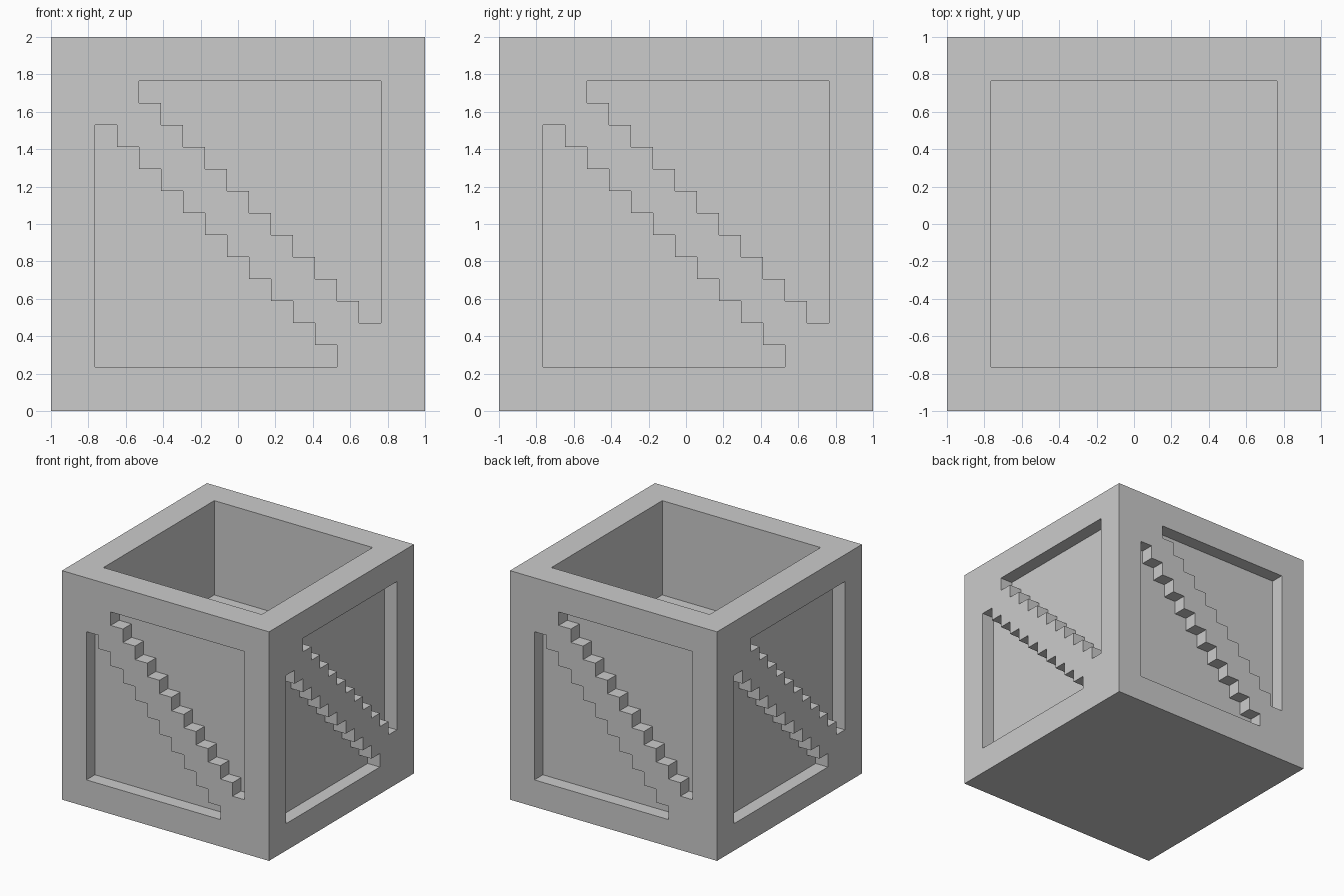
import bpy, bmesh
from math import pi
from mathutils import Matrix, Vector

if "Cube" in bpy.data.objects:
    bpy.data.objects.remove(bpy.data.objects["Cube"])

U = 2 / 17          # one block of the 17-block grid
DEPTH = U           # depth of side recesses


def new_object(name, bm):
    bmesh.ops.recalc_face_normals(bm, faces=bm.faces)
    mesh = bpy.data.meshes.new(name)
    bm.to_mesh(mesh)
    bm.free()
    obj = bpy.data.objects.new(name, mesh)
    bpy.context.collection.objects.link(obj)
    return obj


def add_box(bm, lo, hi):
    lo, hi = Vector(lo), Vector(hi)
    size = hi - lo
    mat = Matrix.Translation((lo + hi) / 2) @ Matrix.Diagonal((*size, 1))
    bmesh.ops.create_cube(bm, size=1, matrix=mat)


def add_prism(bm, outline, rot):
    # extrude a front-view outline (grid units) from outside the face inward
    verts = [bm.verts.new(rot @ Vector((x * U - 1, -1.1, z * U))) for x, z in outline]
    face = bm.faces.new(verts)
    ext = bmesh.ops.extrude_face_region(bm, geom=[face], use_keep_orig=True)
    moved = [v for v in ext["geom"] if isinstance(v, bmesh.types.BMVert)]
    bmesh.ops.translate(bm, verts=moved, vec=rot @ Vector((0, 0.1 + DEPTH, 0)))


# Stepped triangle outlines above and below the diagonal brace
upper = [(15, 4), (15, 15)]
for i in range(11):
    upper += [(4 + i, 15 - i), (4 + i, 14 - i)]
upper = upper[1:] + [(15, 4)]
lower = [(17 - x, 17 - z) for x, z in upper]

# Cutter: stepped recesses on four sides plus the open top cavity
bm = bmesh.new()
for k in range(4):
    rot = Matrix.Rotation(k * pi / 2, 3, 'Z')
    add_prism(bm, upper, rot)
    add_prism(bm, lower, rot)
h = 6.5 * U
add_box(bm, (-h, -h, 10 * U), (h, h, 2.2))
cutter = new_object("recess_cutter", bm)
cutter.hide_render = True
cutter.hide_viewport = True

# Crate body
bm = bmesh.new()
add_box(bm, (-1, -1, 0), (1, 1, 2))
crate = new_object("crate_body", bm)
mod = crate.modifiers.new("recesses", 'BOOLEAN')
mod.operation = 'DIFFERENCE'
mod.solver = 'EXACT'
mod.object = cutter
